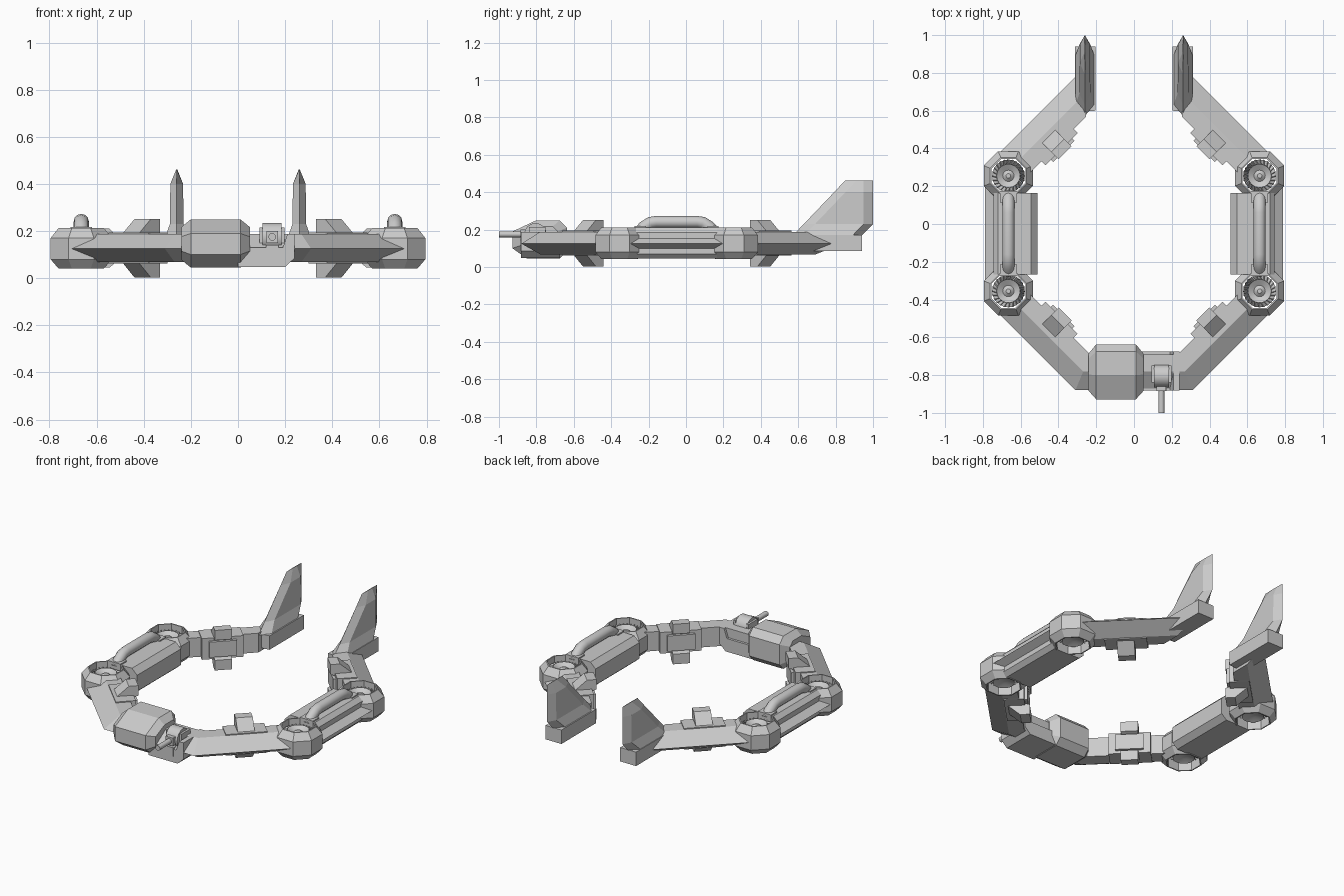
import bpy, bmesh, math
from mathutils import Vector, Matrix

if "Cube" in bpy.data.objects:
    bpy.data.objects.remove(bpy.data.objects["Cube"])

MID = -0.05           # the ring's front/back symmetry line
PODS = (0.255, -0.355)
S = math.sqrt(0.5)

def finish(name, bm, mirror=True, smooth=False):
    bmesh.ops.recalc_face_normals(bm, faces=bm.faces)
    me = bpy.data.meshes.new(name)
    bm.to_mesh(me)
    bm.free()
    ob = bpy.data.objects.new(name, me)
    bpy.context.collection.objects.link(ob)
    if smooth:
        bpy.ops.object.select_all(action='DESELECT')
        ob.select_set(True)
        bpy.context.view_layer.objects.active = ob
        bpy.ops.object.shade_smooth_by_angle(angle=math.radians(40))
    if mirror:
        ob.modifiers.new("mirror", 'MIRROR')
    return ob

def loft(bm, rings, closed=False):
    vs = [[bm.verts.new(p) for p in r] for r in rings]
    n = len(vs[0])
    for a in range(len(vs) if closed else len(vs) - 1):
        A, B = vs[a], vs[(a + 1) % len(vs)]
        for i in range(n):
            bm.faces.new((A[i], A[(i + 1) % n], B[(i + 1) % n], B[i]))
    if not closed:
        bm.faces.new(vs[0])
        bm.faces.new(vs[-1])

def box(bm, x0, x1, y0, y1, z0, z1):
    loft(bm, [[(x0, y0, z), (x1, y0, z), (x1, y1, z), (x0, y1, z)] for z in (z0, z1)])

def tube(bm, pts, r, n=12, side=Vector((1, 0, 0))):
    rings = []
    for i, p in enumerate(pts):
        d = (pts[min(i + 1, len(pts) - 1)] - pts[max(i - 1, 0)]).normalized()
        up = d.cross(side)
        rings.append([p + r * (side * math.cos(a) + up * math.sin(a))
                      for a in (2 * math.pi * k / n for k in range(n))])
    loft(bm, rings)

def lathe_ring(c, r, z, n, phase=0.0):
    return [(c[0] + r * math.cos(phase + 2 * math.pi * i / n),
             c[1] + r * math.sin(phase + 2 * math.pi * i / n), z) for i in range(n)]

OCT, K = math.pi / 8, 1 / math.cos(math.pi / 8)

# wedge-edged ring beam, mitred at its corners and open at the back
bm = bmesh.new()
path = [Vector(p) for p in ((0.255, 0.835), (0.79, 0.30), (0.79, -0.40), (0.31, -0.88), (0, -0.88))]
norm = [Vector((-S, -S)), Vector((-1, 0)), Vector((-S, S)), Vector((0, 1))]
inward = [Vector((0, -1 / S))]
for a, b in zip(norm, norm[1:]):
    inward.append((a + b) / (1 + a.dot(b)))
inward.append(norm[-1])
profile = [(0, 0.125), (0.10, 0.188), (0.19, 0.188), (0.19, 0.068), (0.10, 0.068)]
loft(bm, [[(*(p + d * u), z) for u, z in profile] for p, d in zip(path, inward)])
beam = finish("ring_beam", bm, mirror=False)

# fan wells cut through the beam
bm = bmesh.new()
for y in PODS:
    loft(bm, [lathe_ring((0.665, y), 0.094 * K, z, 8, OCT) for z in (-0.1, 0.4)])
cutter = finish("well_cutter", bm, mirror=False)
cutter.hide_render = True
mod = beam.modifiers.new("wells", 'BOOLEAN')
mod.object, mod.solver = cutter, 'EXACT'
bpy.context.view_layer.objects.active = beam
bpy.ops.object.modifier_apply(modifier="wells")
bpy.data.objects.remove(cutter)
beam.modifiers.new("mirror", 'MIRROR')

# octagonal fan housings, fans and blades
for tag, y in zip(("rear", "front"), PODS):
    c = (0.665, y)
    bm = bmesh.new()
    loft(bm, [lathe_ring(c, r * K, z, 8, OCT) for r, z in
              ((0.13, 0.08), (0.13, 0.17), (0.097, 0.212), (0.09, 0.212), (0.09, 0.042), (0.097, 0.042))],
         closed=True)
    finish(tag + "_fan_housing", bm)
    bm = bmesh.new()
    loft(bm, [lathe_ring(c, r, z, 24) for r, z in
              ((0.025, 0.085), (0.062, 0.07), (0.066, 0.12), (0.062, 0.185), (0.03, 0.165), (0.012, 0.18))])
    finish(tag + "_fan_hub", bm, smooth=True)
    bm = bmesh.new()
    for i in range(24):
        m = (Matrix.Translation((*c, 0.135)) @ Matrix.Rotation(i * math.pi / 12, 4, 'Z')
             @ Matrix.Translation((0.07, 0, 0)) @ Matrix.Rotation(0.5, 4, 'X')
             @ Matrix.Diagonal((0.028, 0.005, 0.1, 1)))
        bmesh.ops.create_cube(bm, size=1, matrix=m)
    finish(tag + "_fan_blades", bm)

# side boxes between the housings
bm = bmesh.new()
sec = [(0.51, 0.075), (0.51, 0.175), (0.545, 0.21), (0.72, 0.21), (0.745, 0.185),
       (0.745, 0.07), (0.72, 0.045), (0.545, 0.045)]
loft(bm, [[(x, y, z) for x, z in sec] for y in (-0.268, 0.165)])
finish("side_box", bm)

# carry handles
bm = bmesh.new()
tube(bm, [Vector((0.665, y, z)) for y, z in
          ((-0.255, 0.18), (-0.225, 0.215), (-0.19, 0.237), (-0.16, 0.241),
           (0.06, 0.241), (0.09, 0.237), (0.125, 0.215), (0.155, 0.18))], 0.032)
finish("handle", bm, smooth=True)
bm = bmesh.new()
for y in (-0.245, 0.145):
    box(bm, 0.62, 0.71, y - 0.03, y + 0.03, 0.17, 0.218)
finish("handle_feet", bm)

# clamps with thruster nubs on the four diagonal arms
def arm(u, t, z, rear):
    y = (t - u) * S
    return ((u + t) * S, 2 * MID - y if rear else y, z)

for rear in (False, True):
    tag = "rear" if rear else "front"
    bm = bmesh.new()
    for u0, u1, t0, t1, z0, z1 in ((0.622, 0.738, -0.2, 0.04, 0.062, 0.194),
                                   (0.605, 0.66, -0.16, 0.0, 0.08, 0.176)):
        loft(bm, [[arm(u, t, z, rear) for u, t in ((u0, t0), (u1, t0), (u1, t1), (u0, t1))]
                  for z in (z0, z1)])
    finish(tag + "_clamp", bm)
    bm = bmesh.new()
    nub = [(0.595, 0.002), (0.65, 0.002), (0.722, 0.065), (0.722, 0.19), (0.65, 0.252), (0.595, 0.252),
           (0.595, 0.19), (0.625, 0.18), (0.625, 0.075), (0.595, 0.065)]
    loft(bm, [[arm(u, t, z, rear) for u, z in nub] for t in (-0.128, -0.03)])
    finish(tag + "_thruster_nub", bm)

# tail booms and knife-edged fins
bm = bmesh.new()
loft(bm, [[(0.203, 0.60, z), (0.313, 0.49 + 0.1, z), (0.313, 0.94, z), (0.203, 0.94, z)] for z in (0.085, 0.172)])
finish("tail_boom", bm)
bm = bmesh.new()
rings = []
for z, y0, y1, w in ((0.17, 0.572, 0.942, 0.05), (0.23, 0.63, 1.0, 0.029),
                     (0.40, 0.792, 1.0, 0.027), (0.462, 0.85, 1.0, 0.002)):
    X = 0.26
    rings.append([(X, y0, z), (X + w, y0 + 0.06, z), (X + w, y1 - 0.05, z),
                  (X, y1, z), (X - w, y1 - 0.05, z), (X - w, y0 + 0.06, z)])
loft(bm, rings)
finish("tail_fin", bm)

# faceted nose block
bm = bmesh.new()
sec = [(-0.928, 0.10), (-0.928, 0.19), (-0.80, 0.25), (-0.675, 0.25),
       (-0.637, 0.21), (-0.637, 0.085), (-0.675, 0.045), (-0.85, 0.045)]
end = lambda s: [(-0.79 + (y + 0.79) * s, 0.147 + (z - 0.147) * s) for y, z in sec]
loft(bm, [[(x, y, z) for y, z in end(s)] for x, s in
          ((-0.24, 0.68), (-0.2, 1), (0.01, 1), (0.05, 0.68))])
finish("nose_block", bm, mirror=False)

# gun mount with raised shoulder
bm = bmesh.new()
sec = [(0.0, 0.048), (0.20, 0.048), (0.24, 0.085), (0.24, 0.188), (0.21, 0.188), (0.19, 0.13), (0.0, 0.13)]
loft(bm, [[(x, y, z) for x, z in sec] for y in (-0.882, -0.675)])
finish("gun_mount", bm, mirror=False)

# gun: pedestal, yoke, drum, barrel
bm = bmesh.new()
box(bm, 0.118, 0.172, -0.885, -0.73, 0.085, 0.14)
for x in (0.092, 0.182):
    box(bm, x, x + 0.016, -0.84, -0.75, 0.12, 0.215)
finish("gun_yoke", bm, mirror=False)
bm = bmesh.new()
tube(bm, [Vector((0.105, -0.805, 0.175)), Vector((0.185, -0.805, 0.175))], 0.06, 16, Vector((0, 1, 0)))
finish("gun_drum", bm, mirror=False, smooth=True)
bm = bmesh.new()
box(bm, 0.12, 0.17, -0.885, -0.80, 0.15, 0.2)
tube(bm, [Vector((0.145, -0.85, 0.175)), Vector((0.145, -1.0, 0.175))], 0.016)
finish("gun_barrel", bm, mirror=False, smooth=True)
